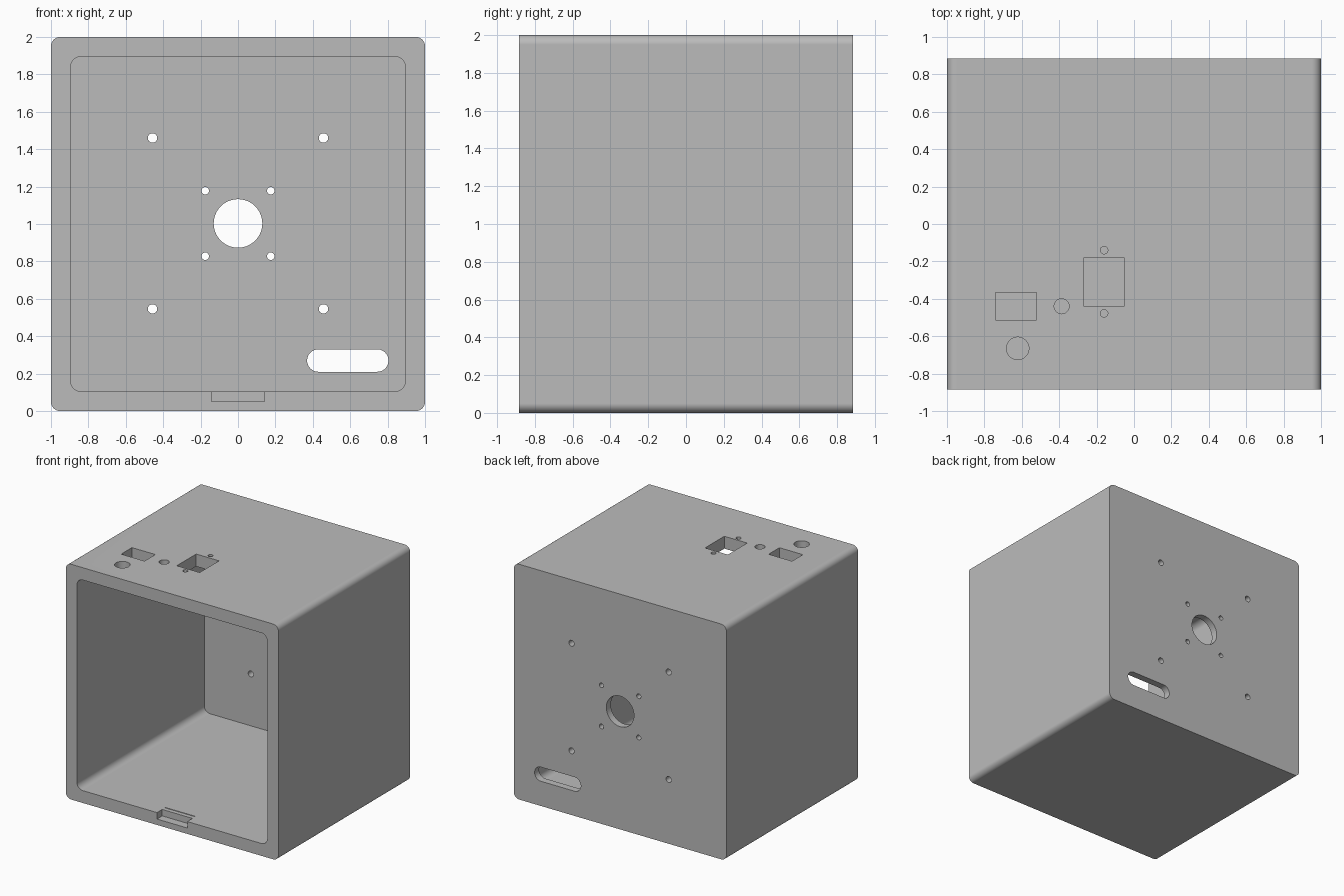
import bpy
import bmesh
from math import cos, sin, pi

DEPTH = 0.885    # half depth of the box
BACK = 0.06      # back wall thickness
WALL = 0.105     # side wall thickness

cube = bpy.data.objects.get("Cube")
if cube:
    bpy.data.objects.remove(cube, do_unlink=True)

grey = bpy.data.materials.new("plain_grey")
grey.use_nodes = True
grey.diffuse_color = (0.5, 0.5, 0.5, 1)
grey.node_tree.nodes["Principled BSDF"].inputs["Base Color"].default_value = (0.5, 0.5, 0.5, 1)


def prism(name, center, size, radius, span, axis="Y", steps=10):
    """Rounded rectangle outline swept along an axis."""
    (cu, cv), (w, h), (low, high) = center, size, span
    outline = []
    for k, (su, sv) in enumerate([(1, 1), (-1, 1), (-1, -1), (1, -1)]):
        for i in range(steps + 1 if radius else 1):
            a = (k + i / steps) * pi / 2
            outline.append((cu + su * (w / 2 - radius) + radius * cos(a),
                            cv + sv * (h / 2 - radius) + radius * sin(a)))
    bm = bmesh.new()
    verts = [bm.verts.new((u, low, v) if axis == "Y" else (u, v, low)) for u, v in outline]
    bmesh.ops.remove_doubles(bm, verts=verts, dist=1e-5)
    bm.verts.ensure_lookup_table()
    face = bm.faces.new(bm.verts[:])
    moved = bmesh.ops.extrude_face_region(bm, geom=[face])["geom"]
    shift = (0, high - low, 0) if axis == "Y" else (0, 0, high - low)
    bmesh.ops.translate(bm, vec=shift, verts=[g for g in moved if isinstance(g, bmesh.types.BMVert)])
    bmesh.ops.recalc_face_normals(bm, faces=bm.faces)
    mesh = bpy.data.meshes.new(name)
    bm.to_mesh(mesh)
    bm.free()
    mesh.materials.append(grey)
    obj = bpy.data.objects.new(name, mesh)
    bpy.context.collection.objects.link(obj)
    return obj


# Open-fronted box
box = prism("enclosure", (0, 1), (2, 2), 0.05, (-DEPTH, DEPTH))
bpy.context.view_layer.objects.active = box
box.select_set(True)


def cut(*args, **kwargs):
    tool = prism("cutter", *args, **kwargs)
    tool.hide_render = True
    mod = box.modifiers.new("cut", "BOOLEAN")
    mod.operation = "DIFFERENCE"
    mod.solver = "EXACT"
    mod.object = tool
    bpy.ops.object.modifier_apply(modifier=mod.name)
    bpy.data.objects.remove(tool, do_unlink=True)


def back_hole(x, z, r):
    cut((x, z), (2 * r, 2 * r), r, (DEPTH - 0.2, DEPTH + 0.1))


def top_opening(x, y, w, h, r=0):
    cut((x, y), (w, h), r, (1.8, 2.1), axis="Z")


# Cavity
inner = 2 - 2 * WALL
cut((0, 1), (inner, inner), 0.055, (-DEPTH - 0.1, DEPTH - BACK))

# Back wall: shaft hole, screw holes, cable slot
back_hole(0, 1.003, 0.13)
for sx in (-1, 1):
    for sz in (-1, 1):
        back_hole(sx * 0.175, 1.003 + sz * 0.175, 0.02)
        back_hole(sx * 0.457, 1.003 + sz * 0.457, 0.025)
cut((0.587, 0.27), (0.435, 0.12), 0.0599, (DEPTH - 0.2, DEPTH + 0.1))

# Top wall: switch, socket and button openings
top_opening(-0.63, -0.44, 0.22, 0.145)
top_opening(-0.16, -0.31, 0.215, 0.26)
for x, y, r in [(-0.622, -0.665, 0.06), (-0.387, -0.44, 0.04),
                (-0.16, -0.14, 0.02), (-0.16, -0.478, 0.02)]:
    top_opening(x, y, 2 * r, 2 * r, r)

# Latch notch in the front lip, with a thin groove behind it
cut((0, 0.1), (0.285, 0.1), 0, (-DEPTH - 0.1, -DEPTH + 0.07))
cut((0, -DEPTH + 0.11), (0.285, 0.008), 0, (0.08, 0.15), axis="Z")

# Smooth rounded corners, flat walls
bpy.ops.object.shade_smooth_by_angle(angle=0.5)
weighted = box.modifiers.new("even_normals", "WEIGHTED_NORMAL")
weighted.keep_sharp = True
